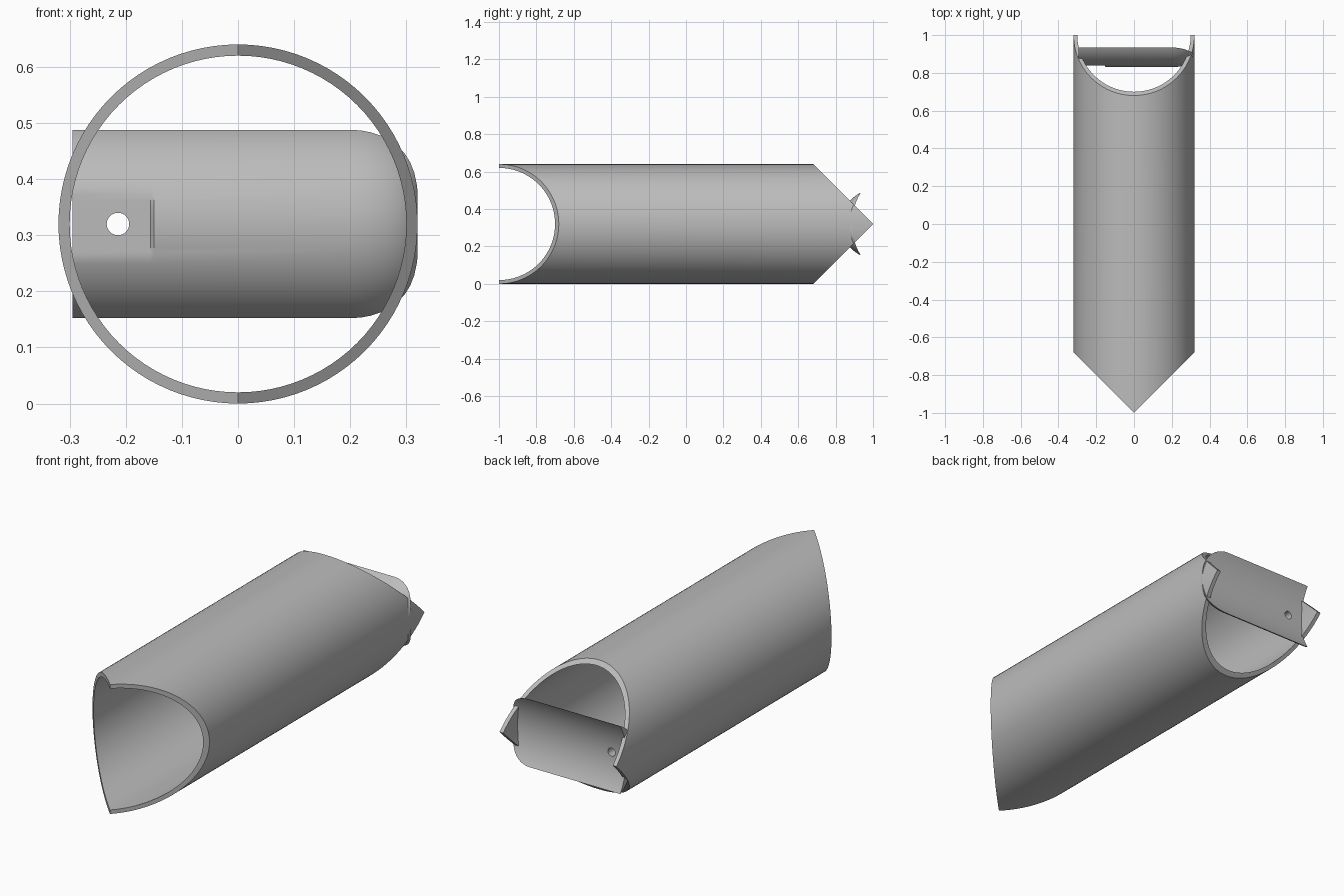
import bpy, bmesh
from math import sin, cos, asin, sqrt, pi

if "Cube" in bpy.data.objects:
    bpy.data.objects.remove(bpy.data.objects["Cube"], do_unlink=True)

R, WALL, MID = 0.32, 0.02, 0.32

grey = bpy.data.materials.new("plain grey")
grey.use_nodes = True
colour = (0.5, 0.5, 0.5, 1)
grey.diffuse_color = colour
grey.node_tree.nodes["Principled BSDF"].inputs["Base Color"].default_value = colour


def finish(name, bm):
    bmesh.ops.recalc_face_normals(bm, faces=bm.faces)
    mesh = bpy.data.meshes.new(name)
    bm.to_mesh(mesh)
    bm.free()
    mesh.materials.append(grey)
    obj = bpy.data.objects.new(name, mesh)
    bpy.context.collection.objects.link(obj)
    return obj


def activate(obj):
    bpy.ops.object.select_all(action="DESELECT")
    obj.select_set(True)
    bpy.context.view_layer.objects.active = obj


def bridge(bm, a, b):
    for i in range(len(a)):
        j = (i + 1) % len(a)
        bm.faces.new((a[i], a[j], b[j], b[i]))


# Hollow tube: the two ends are 90 degree V cuts, turned a quarter from each other
def ring(bm, radius, back, n=96):
    verts = []
    for i in range(n):
        x, z = radius * cos(2 * pi * i / n), radius * sin(2 * pi * i / n)
        y = 1 - abs(z) if back else abs(x) - 1
        verts.append(bm.verts.new((x, y, z + MID)))
    return verts


bm = bmesh.new()
rings = [ring(bm, R, False), ring(bm, R, True),
         ring(bm, R - WALL, True), ring(bm, R - WALL, False)]
for i in range(4):
    bridge(bm, rings[i], rings[(i + 1) % 4])
tube = finish("tube", bm)

# Crescent tongue: section between a tight front arc and a wide back arc
FRONT_Y, FRONT_R = 1.017, 0.187
BACK_Y, BACK_R = 1.207, 0.32
NOSE_X, PAD_X, PAD_Y = 0.20, -0.15, 0.84


def section(bm, x, n=40):
    t = max(0, x - NOSE_X) / 0.122
    r = FRONT_R - 0.06 * (1 - sqrt(1 - t * t))
    d = BACK_Y - FRONT_Y
    a = (d * d + BACK_R ** 2 - r * r) / (2 * d)
    h = sqrt(BACK_R ** 2 - a * a)
    verts = []
    for centre, radius, way in ((FRONT_Y, r, 1), (BACK_Y, BACK_R, -1)):
        half = asin(min(1, h / radius))
        for i in range(n):
            ang = way * half * (2 * i / n - 1)
            y = centre - radius * cos(ang)
            if x < PAD_X:
                y = max(y, PAD_Y)      # flat pad around the hole
            verts.append(bm.verts.new((x, y, MID + radius * sin(ang))))
    return verts


bm = bmesh.new()
stations = [-0.295, PAD_X - 0.006, PAD_X, NOSE_X]
stations += [NOSE_X + 0.12 * sin(pi / 2 * i / 10) for i in range(1, 11)]
sections = [section(bm, x) for x in stations]
for a, b in zip(sections, sections[1:]):
    bridge(bm, a, b)
bm.faces.new(sections[0])
bm.faces.new(sections[-1])
tongue = finish("tongue", bm)

# Pin hole through the flat pad
bpy.ops.mesh.primitive_cylinder_add(vertices=32, radius=0.02, depth=0.4,
                                    location=(-0.214, 0.88, MID), rotation=(pi / 2, 0, 0))
cutter = bpy.context.object
cutter.name = "hole_cutter"
cutter.hide_render = True
cutter.data.materials.append(grey)
activate(tongue)
cut = tongue.modifiers.new("pin hole", "BOOLEAN")
cut.operation, cut.solver, cut.object = "DIFFERENCE", "EXACT", cutter
bpy.ops.object.modifier_apply(modifier=cut.name)
bpy.data.objects.remove(cutter, do_unlink=True)

for obj in (tube, tongue):
    activate(obj)
    bpy.ops.object.shade_smooth_by_angle(angle=pi / 6)
